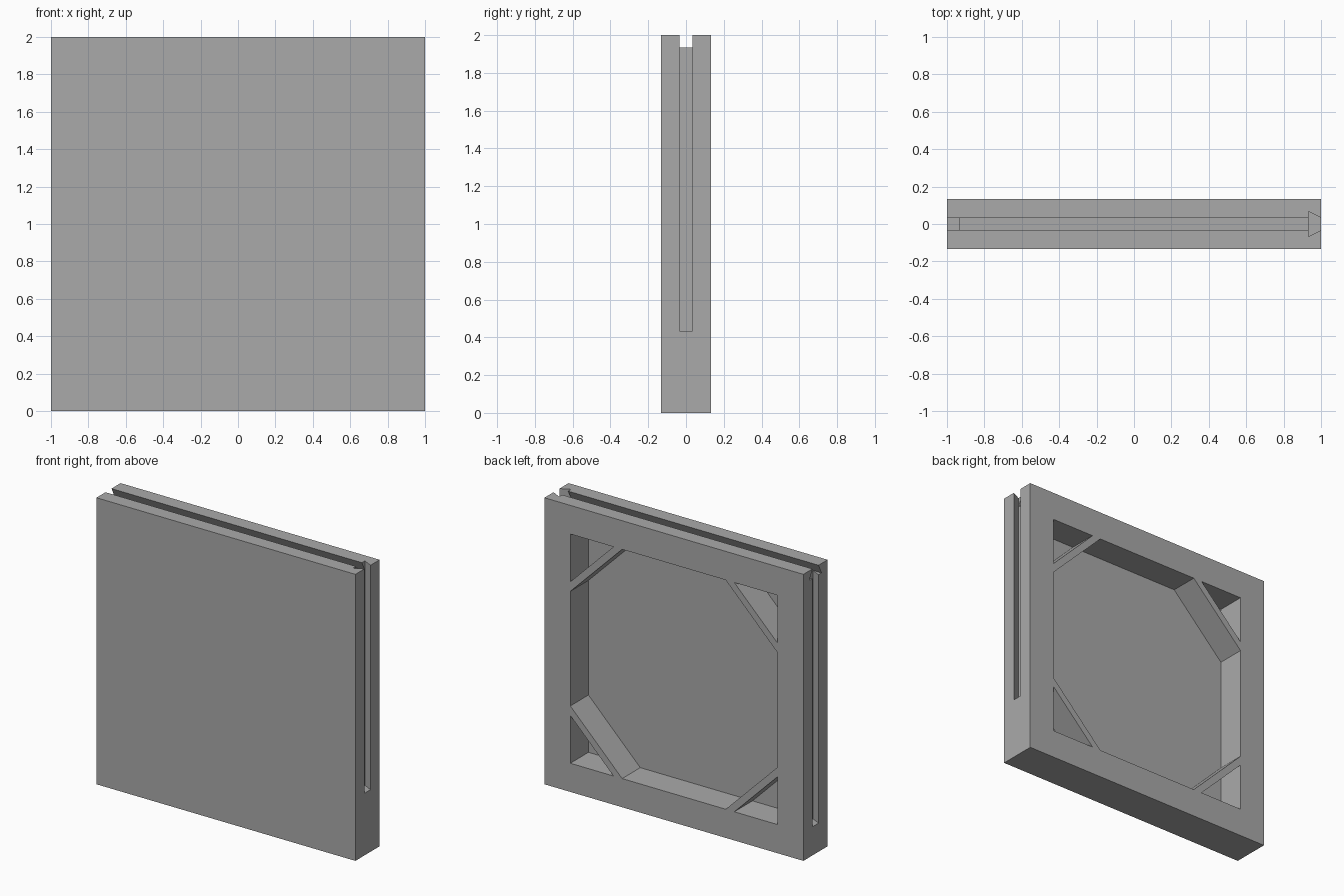
import bpy, bmesh
from mathutils import Matrix, Vector

cube = bpy.data.objects.get("Cube")
if cube:
    bpy.data.objects.remove(cube, do_unlink=True)

U = 2 / 30               # base module of the panel
HALF = 2 * U             # half thickness
INNER = 12 * U           # half width of the rear recess

grey = bpy.data.materials.new("plain grey")
grey.use_nodes = True
colour = (0.4, 0.4, 0.4, 1)
grey.diffuse_color = colour
grey.node_tree.nodes["Principled BSDF"].inputs["Base Color"].default_value = colour


def prism(name, outline, sweep):
    """Sweep a flat outline of 3D points along a vector."""
    bm = bmesh.new()
    face = bm.faces.new([bm.verts.new(p) for p in outline])
    moved = bmesh.ops.extrude_face_region(bm, geom=[face])["geom"]
    verts = [v for v in moved if isinstance(v, bmesh.types.BMVert)]
    bmesh.ops.translate(bm, verts=verts, vec=sweep)
    bmesh.ops.recalc_face_normals(bm, faces=bm.faces)
    mesh = bpy.data.meshes.new(name)
    bm.to_mesh(mesh)
    bm.free()
    mesh.materials.append(grey)
    obj = bpy.data.objects.new(name, mesh)
    bpy.context.collection.objects.link(obj)
    return obj


def cut(target, cutter):
    """Subtract a cutter and discard it."""
    cutter.hide_render = True
    mod = target.modifiers.new("cut", "BOOLEAN")
    mod.operation = "DIFFERENCE"
    mod.solver = "EXACT"
    mod.object = cutter
    bpy.context.view_layer.objects.active = target
    bpy.ops.object.modifier_apply(modifier=mod.name)
    bpy.data.objects.remove(cutter, do_unlink=True)


def dovetail(origin, outward, start, end, along):
    """Groove cutter: narrow mouth at the surface, wide floor inside."""
    o, out, run = Vector(origin), Vector(outward), Vector(along)
    side = [(U / 2, U), (U / 2, 0), (U, -U)]
    profile = side + [(-w, h) for w, h in reversed(side)]
    outline = [o + out * h + Vector((0, w, 0)) + run * start for w, h in profile]
    return prism("groove_cutter", outline, run * (end - start))


def recess(points):
    """Pocket cutter from the back down to the front skin."""
    outline = [(x, -U, z + 1) for x, z in points]
    return prism("recess_cutter", outline, (0, 4 * U, 0))


# Solid square panel
panel = prism("panel", [(x, -HALF, z) for x, z in ((-1, 0), (1, 0), (1, 2), (-1, 2))],
              (0, 2 * HALF, 0))

# Dovetail grooves: top edge, left edge and right edge
overlap = 0.001
cut(panel, dovetail((0, 0, 2), (0, 0, 1), -1.1, 1 - U + overlap, (1, 0, 0)))
cut(panel, dovetail((1, 0, 0), (1, 0, 0), 6.5 * U, 2.1, (0, 0, 1)))
cut(panel, dovetail((-1, 0, 0), (-1, 0, 0), 3 * U, 2 - U + overlap, (0, 0, 1)))

# Eight-sided main recess and four corner pockets, leaving diagonal braces
corners = [(1, 1), (-1, 1), (-1, -1), (1, -1)]
chamfer, leg = 6 * U, 5 * U
octagon = []
for i, (sx, sz) in enumerate(corners):
    pair = [(sx * INNER, sz * (INNER - chamfer)), (sx * (INNER - chamfer), sz * INNER)]
    octagon += pair if i % 2 == 0 else pair[::-1]
cut(panel, recess(octagon))
for sx, sz in corners:
    cut(panel, recess([(sx * INNER, sz * INNER),
                       (sx * (INNER - leg), sz * INNER),
                       (sx * INNER, sz * (INNER - leg))]))
